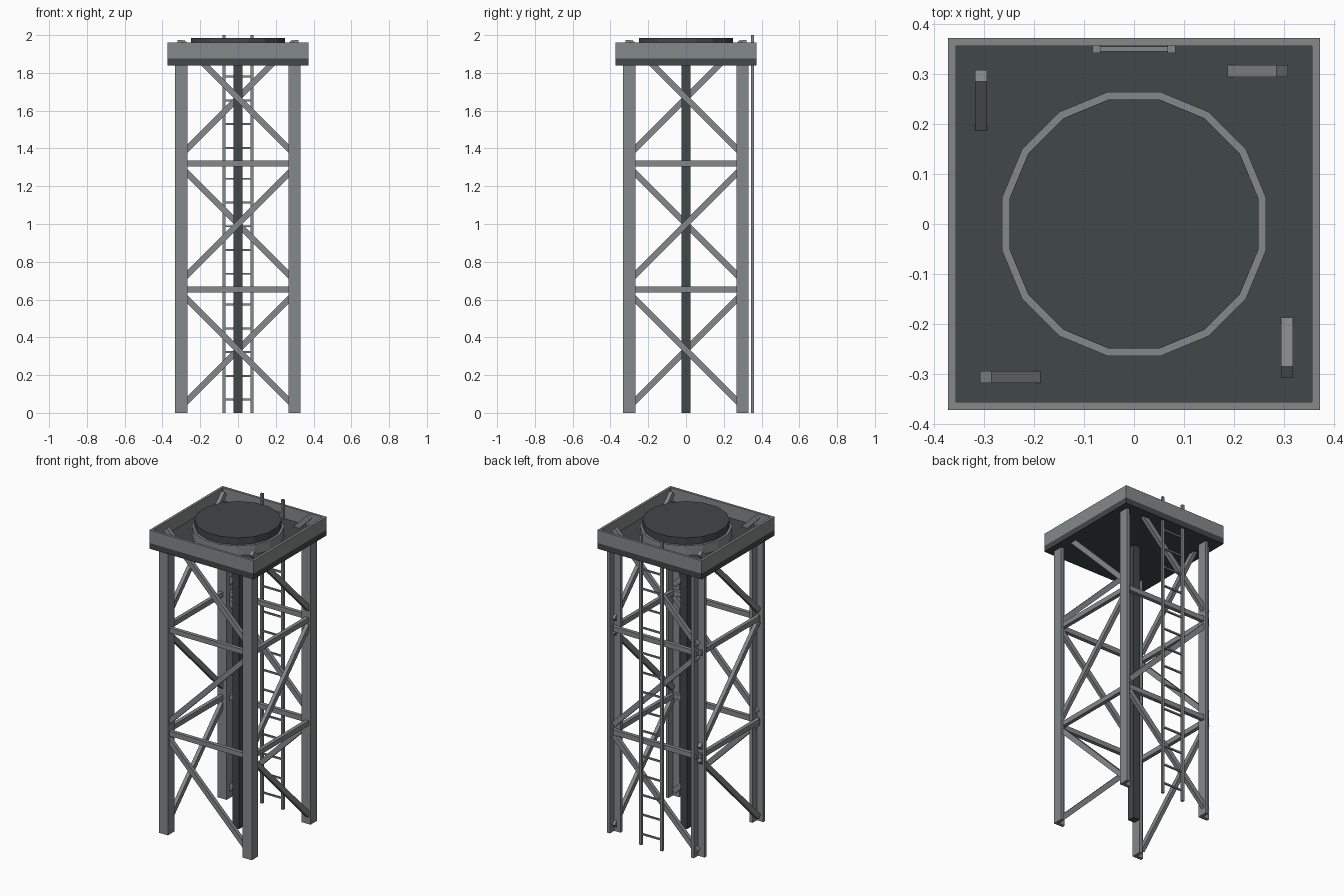
import bpy, bmesh, math
from mathutils import Matrix, Vector

cube = bpy.data.objects.get("Cube")
if cube:
    bpy.data.objects.remove(cube)


def material(name, rgb):
    m = bpy.data.materials.new(name)
    m.use_nodes = True
    m.diffuse_color = (*rgb, 1)
    m.node_tree.nodes["Principled BSDF"].inputs["Base Color"].default_value = (*rgb, 1)
    return m


STEEL = material("light steel", (0.235, 0.25, 0.255))
DARK = material("dark steel", (0.053, 0.063, 0.063))


def finish(bm, name, mat):
    bmesh.ops.recalc_face_normals(bm, faces=bm.faces[:])
    mesh = bpy.data.meshes.new(name)
    bm.to_mesh(mesh)
    bm.free()
    mesh.materials.append(mat)
    obj = bpy.data.objects.new(name, mesh)
    bpy.context.collection.objects.link(obj)
    return obj


def add_box(bm, lo, hi, turn=Matrix()):
    lo, hi = Vector(lo), Vector(hi)
    m = turn @ Matrix.Translation((lo + hi) / 2) @ Matrix.Diagonal((*(hi - lo), 1))
    bmesh.ops.create_cube(bm, size=1, matrix=m)


def box(name, lo, hi, mat):
    bm = bmesh.new()
    add_box(bm, lo, hi)
    return finish(bm, name, mat)


def prism(name, outline, z0, z1, mat):
    bm = bmesh.new()
    face = bm.faces.new([bm.verts.new((x, y, z0)) for x, y in outline])
    top = bmesh.ops.extrude_face_region(bm, geom=[face])["geom"]
    moved = [v for v in top if isinstance(v, bmesh.types.BMVert)]
    bmesh.ops.translate(bm, verts=moved, vec=(0, 0, z1 - z0))
    return finish(bm, name, mat)


def polygon(radius, n=16):
    return [(radius * math.cos((i + 0.5) * math.tau / n),
             radius * math.sin((i + 0.5) * math.tau / n)) for i in range(n)]


DECK_BOTTOM, DECK_TOP, RIM_TOP = 1.84, 1.877, 1.96
BAY = 2 / 3
HALF = 0.373

# Angle-section legs, all with the corner towards +x and -y
w, t = 0.065, 0.02
for row, y in (("front", -0.333), ("back", 0.267)):
    for side, x in (("right", -0.333), ("left", 0.267)):
        angle = [(0, 0), (w, 0), (w, w), (w - t, w), (w - t, t), (0, t)]
        prism(f"{row}_{side}_leg", [(x + a, y + b) for a, b in angle],
              0, DECK_BOTTOM, STEEL)

# Central column
box("central_column", (-0.024, -0.024, 0), (0.024, 0.024, DECK_BOTTOM), DARK)

# Bracing: one zigzag of diagonals and two horizontals on each face
OFF, DEEP, TALL = 0.307, 0.012, 0.016
for k, face in enumerate(("front", "left", "back", "right")):
    turn = Matrix.Rotation(k * math.pi / 2, 4, "Z")
    bm = bmesh.new()
    for i in range(3):
        tilt = math.radians(45 if i % 2 == 0 else -45)
        spot = Matrix.Translation((0, -OFF, (i + 0.5) * BAY))
        add_box(bm, (-0.42, -DEEP, -TALL), (0.42, DEEP, TALL),
                turn @ spot @ Matrix.Rotation(tilt, 4, "Y"))
    for i in (1, 2):
        z = i * BAY - 0.014
        add_box(bm, (-0.3, -OFF - DEEP, z - TALL), (0.3, -OFF + DEEP, z + TALL), turn)
    finish(bm, f"{face}_bracing", STEEL)

# Ladder on the back
LADDER_Y = 0.351
bm = bmesh.new()
for x in (-0.075, 0.075):
    add_box(bm, (x - 0.008, LADDER_Y - 0.008, 0), (x + 0.008, LADDER_Y + 0.008, 2))
for i in range(3):
    for j in range(5):
        z = 0.07 + i * BAY + j * 0.1257
        add_box(bm, (-0.07, LADDER_Y - 0.005, z - 0.005), (0.07, LADDER_Y + 0.005, z + 0.005))
finish(bm, "ladder", STEEL)

# Deck with a raised rim
box("deck", (-HALF, -HALF, DECK_BOTTOM), (HALF, HALF, DECK_TOP), DARK)
bm = bmesh.new()
for k in range(4):
    add_box(bm, (-HALF, -HALF, DECK_TOP), (HALF - 0.016, -HALF + 0.016, RIM_TOP),
            Matrix.Rotation(k * math.pi / 2, 4, "Z"))
finish(bm, "deck_rim", STEEL)

# Round mount: light base ring under a dark disc
prism("mount_ring", polygon(0.27), DECK_TOP, 1.94, STEEL)
prism("mount_disc", polygon(0.255), 1.94, 1.985, DARK)
